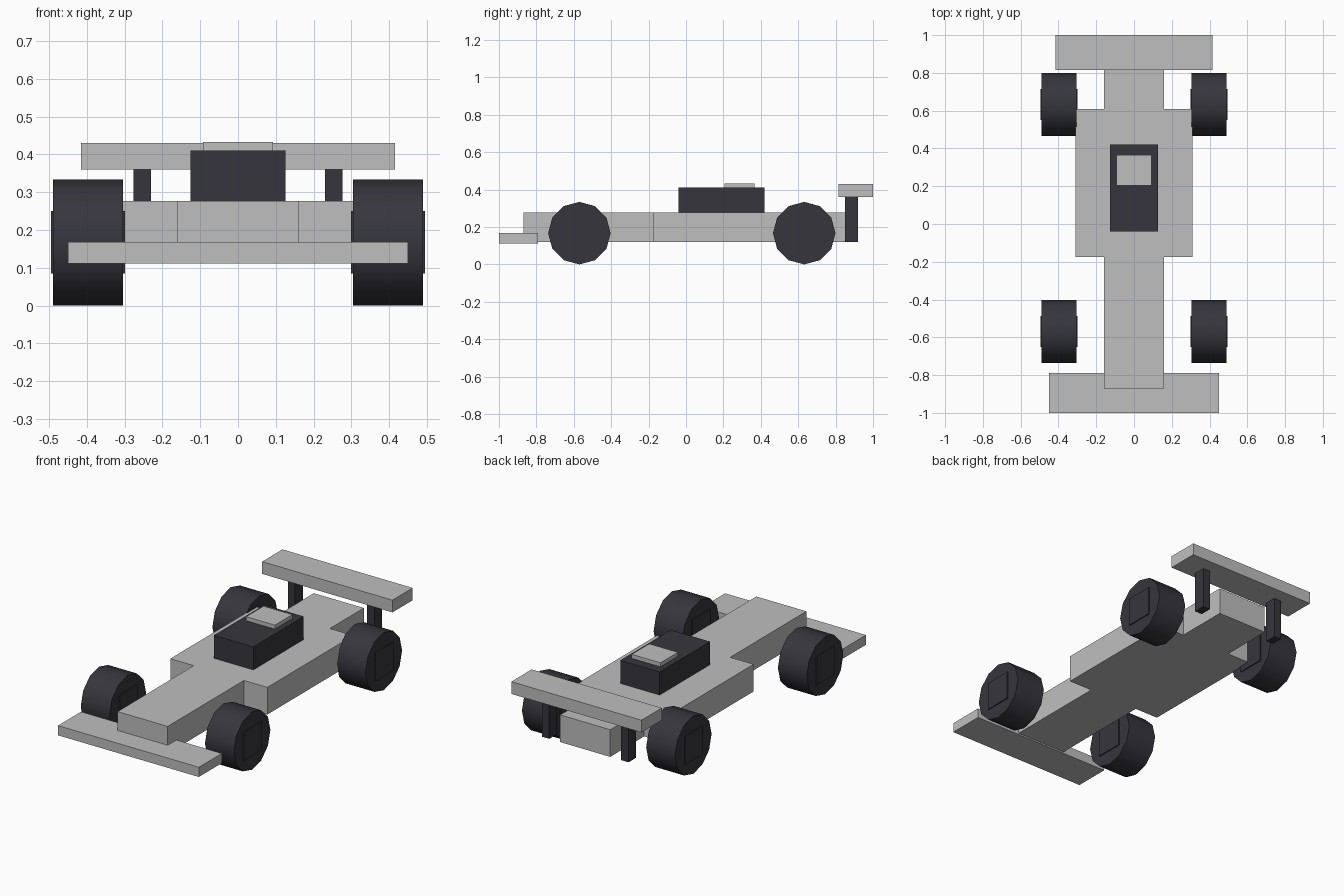
import bpy
import math

cube = bpy.data.objects.get("Cube")
if cube:
    bpy.data.objects.remove(cube, do_unlink=True)


def make_material(name, color):
    mat = bpy.data.materials.new(name)
    mat.use_nodes = True
    mat.diffuse_color = color
    mat.node_tree.nodes["Principled BSDF"].inputs["Base Color"].default_value = color
    return mat


grey = make_material("light grey", (0.52, 0.52, 0.52, 1))
dark = make_material("dark charcoal", (0.037, 0.036, 0.046, 1))


def prism(name, outline, z0, z1, mat):
    """Extrude a counter-clockwise plan outline from z0 to z1."""
    n = len(outline)
    verts = [(x, y, z) for z in (z0, z1) for x, y in outline]
    faces = [tuple(reversed(range(n))), tuple(range(n, 2 * n))]
    faces += [(i, (i + 1) % n, n + (i + 1) % n, n + i) for i in range(n)]
    mesh = bpy.data.meshes.new(name)
    mesh.from_pydata(verts, [], faces)
    mesh.materials.append(mat)
    obj = bpy.data.objects.new(name, mesh)
    bpy.context.collection.objects.link(obj)
    return obj


def box(name, x, y, z, mat):
    outline = [(x[0], y[0]), (x[1], y[0]), (x[1], y[1]), (x[0], y[1])]
    return prism(name, outline, z[0], z[1], mat)


# Body: narrow nose and tail with wider side pods
half = [(0.16, -0.87), (0.16, -0.175), (0.31, -0.175),
        (0.31, 0.61), (0.16, 0.61), (0.16, 0.92)]
prism("body", half + [(-x, y) for x, y in reversed(half)], 0.12, 0.277, grey)

# Cockpit and its raised cover
box("cockpit", (-0.126, 0.126), (-0.04, 0.42), (0.277, 0.41), dark)
box("cockpit_cover", (-0.092, 0.092), (0.205, 0.365), (0.41, 0.433), grey)

# Wings
box("front_wing", (-0.45, 0.45), (-1.0, -0.79), (0.112, 0.168), grey)
box("rear_wing", (-0.416, 0.416), (0.815, 1.0), (0.36, 0.431), grey)

# Wing posts, wheels and square hubs on both sides
for side, sign in (("left", 1), ("right", -1)):
    x = sorted((sign * 0.23, sign * 0.277))
    box(side + "_wing_post", x, (0.85, 0.92), (0.12, 0.36), dark)
    for end, y in (("front", -0.57), ("rear", 0.632)):
        bpy.ops.mesh.primitive_cylinder_add(
            vertices=12, radius=0.167, depth=0.184,
            location=(sign * 0.397, y, 0.167), rotation=(0, math.pi / 2, 0))
        wheel = bpy.context.object
        wheel.name = f"{end}_{side}_wheel"
        wheel.data.materials.append(dark)
        bpy.ops.object.shade_smooth_by_angle(angle=math.radians(40))
        x = sorted((sign * 0.299, sign * 0.495))
        box(f"{end}_{side}_hub", x, (y - 0.082, y + 0.082), (0.085, 0.25), dark)
